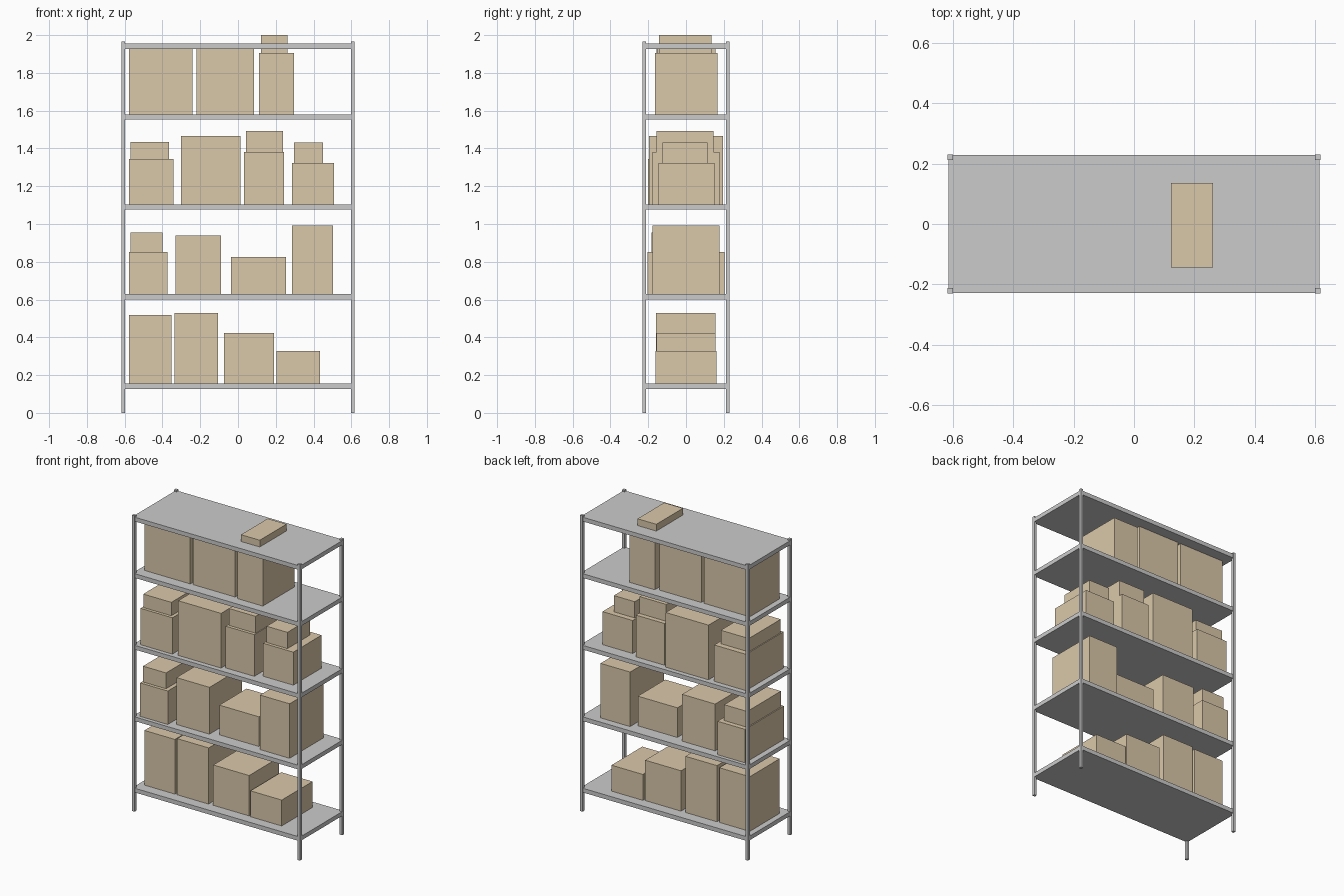
import bpy

card = bpy.data.materials.new("cardboard")
card.diffuse_color = (0.70, 0.58, 0.40, 1)


def block(name, x0, x1, y0, y1, z0, z1, mat=None):
    """Axis-aligned box from its extents."""
    bpy.ops.mesh.primitive_cube_add(
        size=1, location=((x0 + x1) / 2, (y0 + y1) / 2, (z0 + z1) / 2))
    ob = bpy.context.object
    ob.name = name
    ob.scale = (x1 - x0, y1 - y0, z1 - z0)
    bpy.ops.object.transform_apply(location=False, rotation=False, scale=True)
    if mat:
        ob.data.materials.append(mat)
    return ob


HX, HY, POST, TOP = 0.617, 0.23, 0.018, 1.965

# corner posts
for sx, side in ((-1, "left"), (1, "right")):
    for sy, end in ((-1, "front"), (1, "back")):
        xs = sorted((sx * HX, sx * (HX - POST)))
        ys = sorted((sy * HY, sy * (HY - POST)))
        block(f"{end}_{side}_post", *xs, *ys, 0, TOP)

# shelf boards, just inside the outer faces of the posts
shelf_tops = (0.155, 0.629, 1.104, 1.58, 1.955)
for i, z in enumerate(shelf_tops):
    block(f"shelf_{i + 1}", -HX + 0.002, HX - 0.002,
          -HY + 0.002, HY - 0.002, z - 0.028, z)

# cartons per shelf: x0, x1, y0, y1, top, optional smaller carton on top
cartons = (
    ((-0.577, -0.353, -0.158, 0.155, 0.518),
     (-0.337, -0.105, -0.158, 0.156, 0.528),
     (-0.073, 0.191, -0.156, 0.156, 0.423),
     (0.204, 0.434, -0.161, 0.162, 0.327)),
    ((-0.577, -0.374, -0.203, 0.204, 0.851, (-0.570, -0.401, -0.182, 0.172, 0.956)),
     (-0.332, -0.089, -0.172, 0.168, 0.940),
     (-0.036, 0.255, -0.145, 0.142, 0.826),
     (0.286, 0.503, -0.177, 0.178, 0.991)),
    ((-0.576, -0.342, -0.200, 0.193, 1.345, (-0.570, -0.364, -0.180, 0.155, 1.434)),
     (-0.303, 0.012, -0.195, 0.196, 1.467),
     (0.033, 0.244, -0.177, 0.178, 1.381, (0.043, 0.239, -0.156, 0.146, 1.493)),
     (0.286, 0.508, -0.145, 0.151, 1.323, (0.297, 0.450, -0.124, 0.114, 1.431))),
    ((-0.577, -0.242, -0.156, 0.155, 1.930),
     (-0.221, 0.086, -0.154, 0.155, 1.930),
     (0.112, 0.297, -0.164, 0.167, 1.905, (0.123, 0.261, -0.144, 0.136, 2.0))),
)
for i, (row, z) in enumerate(zip(cartons, shelf_tops)):
    for j, c in enumerate(row):
        block(f"carton_{i + 1}_{j + 1}", *c[:4], z, c[4], card)
        if len(c) > 5:
            t = c[5]
            block(f"stacked_carton_{i + 1}_{j + 1}", *t[:4], c[4], t[4], card)
